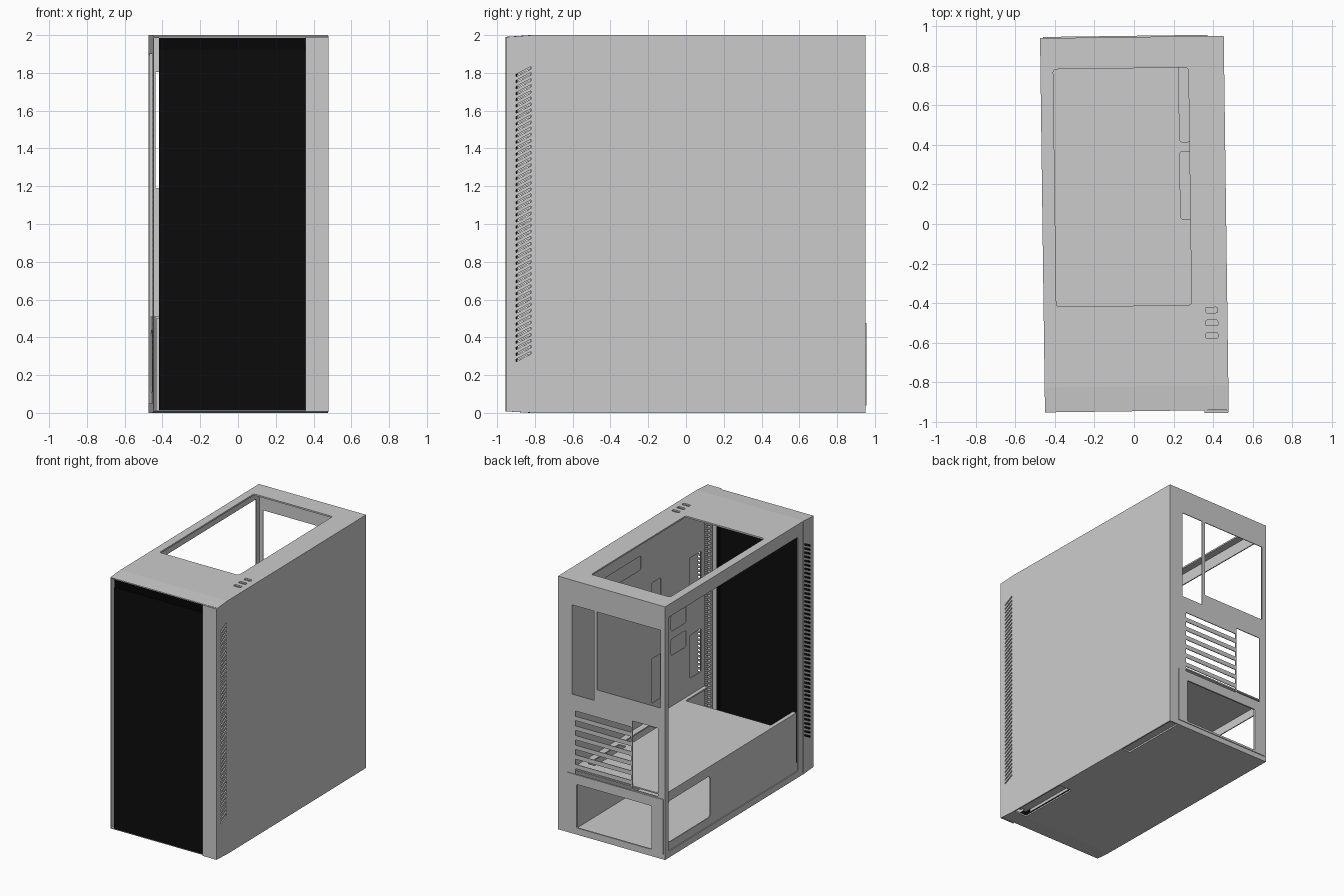
import bpy, bmesh, math
from mathutils import Matrix

if "Cube" in bpy.data.objects:
    bpy.data.objects.remove(bpy.data.objects["Cube"])

TURN = Matrix.Rotation(0.0132, 4, 'Z')      # whole case sits slightly turned
AXES = {
    'X': Matrix(((0, 0, 1, 0), (1, 0, 0, 0), (0, 1, 0, 0), (0, 0, 0, 1))),   # (a, b) = (y, z)
    'Y': Matrix(((1, 0, 0, 0), (0, 0, -1, 0), (0, 1, 0, 0), (0, 0, 0, 1))),  # (a, b) = (x, z)
    'Z': Matrix.Identity(4),                                                # (a, b) = (x, y)
}


def rect(a0, a1, b0, b1, r=0.0):
    """Rectangle outline, optionally with rounded corners."""
    if not r:
        return [(a0, b0), (a1, b0), (a1, b1), (a0, b1)]
    pts = []
    corners = [(a1 - r, b1 - r), (a0 + r, b1 - r), (a0 + r, b0 + r), (a1 - r, b0 + r)]
    for k, (ca, cb) in enumerate(corners):
        for i in range(5):
            t = math.pi / 2 * (k + i / 4)
            pts.append((ca + r * math.cos(t), cb + r * math.sin(t)))
    return pts


def plate(name, axis, lo, hi, outline, holes=(), mat=None):
    """Sheet between lo and hi along an axis, with cut-out holes."""
    cu = bpy.data.curves.new(name, 'CURVE')
    cu.dimensions = '2D'
    cu.fill_mode = 'BOTH'
    cu.extrude = (hi - lo) / 2
    for loop in [outline, *holes]:
        s = cu.splines.new('POLY')
        s.points.add(len(loop) - 1)
        for p, (a, b) in zip(s.points, loop):
            p.co = (a, b, 0, 1)
        s.use_cyclic_u = True
    tmp = bpy.data.objects.new(name + "_tmp", cu)
    bpy.context.collection.objects.link(tmp)
    dg = bpy.context.evaluated_depsgraph_get()
    me = bpy.data.meshes.new_from_object(tmp.evaluated_get(dg))
    bpy.data.objects.remove(tmp)
    bpy.data.curves.remove(cu)
    mid = (lo + hi) / 2
    shift = {'X': (mid, 0, 0), 'Y': (0, mid, 0), 'Z': (0, 0, mid)}[axis]
    bm = bmesh.new()
    bm.from_mesh(me)
    bmesh.ops.remove_doubles(bm, verts=bm.verts, dist=1e-5)
    bmesh.ops.recalc_face_normals(bm, faces=bm.faces)
    for f in bm.faces:
        f.smooth = False
    bm.transform(TURN @ Matrix.Translation(shift) @ AXES[axis])
    bm.to_mesh(me)
    bm.free()
    me.name = name
    me.materials.clear()
    if mat:
        me.materials.append(mat)
    ob = bpy.data.objects.new(name, me)
    bpy.context.collection.objects.link(ob)
    return ob


def black(name, v):
    m = bpy.data.materials.new(name)
    m.diffuse_color = (v, v, v, 1)
    m.use_nodes = True
    m.node_tree.nodes["Principled BSDF"].inputs["Base Color"].default_value = m.diffuse_color
    return m


def vents(z0):
    """Column of slanted side slots starting at height z0."""
    out = []
    for i in range(48):
        z = z0 + i * 0.0321
        out.append([(-0.907, z), (-0.828, z + 0.042), (-0.828, z + 0.055), (-0.907, z + 0.013)])
    return out


panel_black = black("panel_black", 0.0035)
strip_black = black("strip_black", 0.002)
W, R, BACK, FRONT, LIP = 0.4625, 0.466, 0.945, -0.96, -0.946
TRAY, COL = 0.35, 0.344

# right wall with tapered front end
plate("right_side_panel", 'X', R - 0.008, R,
      [(FRONT, 0.008), (-0.82, 0), (BACK, 0), (BACK, 2), (-0.82, 2), (FRONT, 1.99)], vents(0.27))
plate("right_vent_liner", 'X', 0.4, 0.405, rect(-0.925, -0.77, 0.012, 1.988), vents(0.27))

# left wall: open frame plus vented front cheek
plate("left_side_frame", 'X', -W, -W + 0.008, rect(-0.812, BACK, 0.0, 2.0),
      [rect(-0.745, 0.9, 0.05, 1.9, 0.012)])
plate("left_front_cheek", 'X', -W, -W + 0.005,
      [(LIP, 0.01), (-0.815, 0.004), (-0.815, 1.998), (LIP, 1.99)], vents(0.254))

# top with vent opening and button slots
buttons = [rect(0.355, 0.417, y - 0.014, y + 0.014, 0.008) for y in (-0.44, -0.505, -0.57)]
plate("top_panel", 'Z', 1.988, 2.0, rect(-W, R, -0.82, BACK),
      [rect(-0.398, 0.285, -0.413, 0.787, 0.015)] + buttons)
plate("button_backing", 'Z', 1.975, 1.981, rect(0.32, 0.44, -0.61, -0.4))
plate("top_front_lip", 'X', -W, R,
      [(-0.82, 1.988), (LIP, 1.985), (LIP, 1.991), (-0.82, 2.0)])

# floor with foot recesses
plate("floor", 'Z', 0.0, 0.012, rect(-W, R, -0.82, BACK),
      [rect(0.345, 0.455, -0.81, -0.305, 0.01), rect(0.385, 0.455, 0.4, 0.935, 0.01)])
plate("floor_recess_cover", 'Z', 0.012, 0.016, rect(0.36, R - 0.01, 0.38, 0.94))
plate("foot_cover", 'Z', 0.03, 0.036, rect(0.36, R - 0.01, -0.8, -0.3))
plate("floor_front_lip", 'X', -W, R,
      [(-0.82, 0.0), (-0.82, 0.012), (LIP, 0.013), (LIP, 0.008)])

# front: grey corner column, black sheet with its edge fold and dark upper strip
plate("front_column", 'Y', FRONT, FRONT + 0.012, rect(COL, R, 0.008, 1.99))
plate("front_panel", 'Y', -0.944, -0.93, rect(-0.43, COL, 0.012, 1.92), mat=panel_black)
plate("front_panel_fold", 'X', COL - 0.004, COL + 0.004,
      rect(-0.948, -0.897, 0.012, 1.985), mat=panel_black)
plate("front_panel_top_strip", 'X', -0.43, COL,
      [(-0.938, 1.92), (-0.944, 1.985), (-0.93, 1.985), (-0.93, 1.92)], mat=strip_black)

# rear wall: I/O slot, fan window, expansion slots, screw access, supply opening
slots = [rect(-0.168, 0.312, 0.974 - i * 0.076 - 0.042, 0.974 - i * 0.076) for i in range(7)]
supply = rect(-0.35, 0.3, 0.056, 0.4, 0.008)
plate("rear_panel", 'Y', BACK - 0.006, BACK, rect(-W, R, 0, 2),
      [rect(0.155, 0.345, 1.1, 1.805), rect(-0.424, 0.128, 1.19, 1.805),
       rect(-0.4, -0.179, 0.485, 1.025, 0.008), supply] + slots)
plate("supply_bracket", 'Y', BACK, BACK + 0.006, rect(-0.447, 0.385, 0.04, 0.475), [supply])

# motherboard tray with cable cut-outs
tray_holes = [
    rect(0.06, 0.66, 1.74, 1.85, 0.01),
    rect(-0.195, -0.075, 1.27, 1.58, 0.015), rect(-0.195, -0.075, 0.63, 0.98, 0.015),
    rect(-0.515, -0.325, 1.1, 1.23, 0.015), rect(-0.515, -0.325, 0.91, 1.04, 0.015),
    rect(-0.71, -0.56, 1.31, 1.59, 0.015), rect(-0.71, -0.56, 0.64, 0.98, 0.015),
]
plate("motherboard_tray", 'X', TRAY, TRAY + 0.006,
      rect(-0.755, BACK - 0.006, 0.012, 1.975), tray_holes)

# power supply shroud: top with front ledges, and windowed side
plate("shroud_top", 'Z', 0.5, 0.51,
      [(-0.448, 0.939), (-0.448, -0.745), (-0.418, -0.745), (-0.418, -0.465),
       (TRAY - 0.03, -0.465), (TRAY - 0.03, -0.745), (TRAY, -0.745), (TRAY, 0.939)],
      [rect(0.236, 0.3, 0.412, 0.81, 0.012), rect(0.236, 0.3, 0.022, 0.363, 0.012)])
plate("shroud_side", 'X', -0.45, -0.442, rect(-0.745, 0.939, 0.012, 0.51),
      [rect(0.35, 0.89, 0.11, 0.435, 0.03)])
